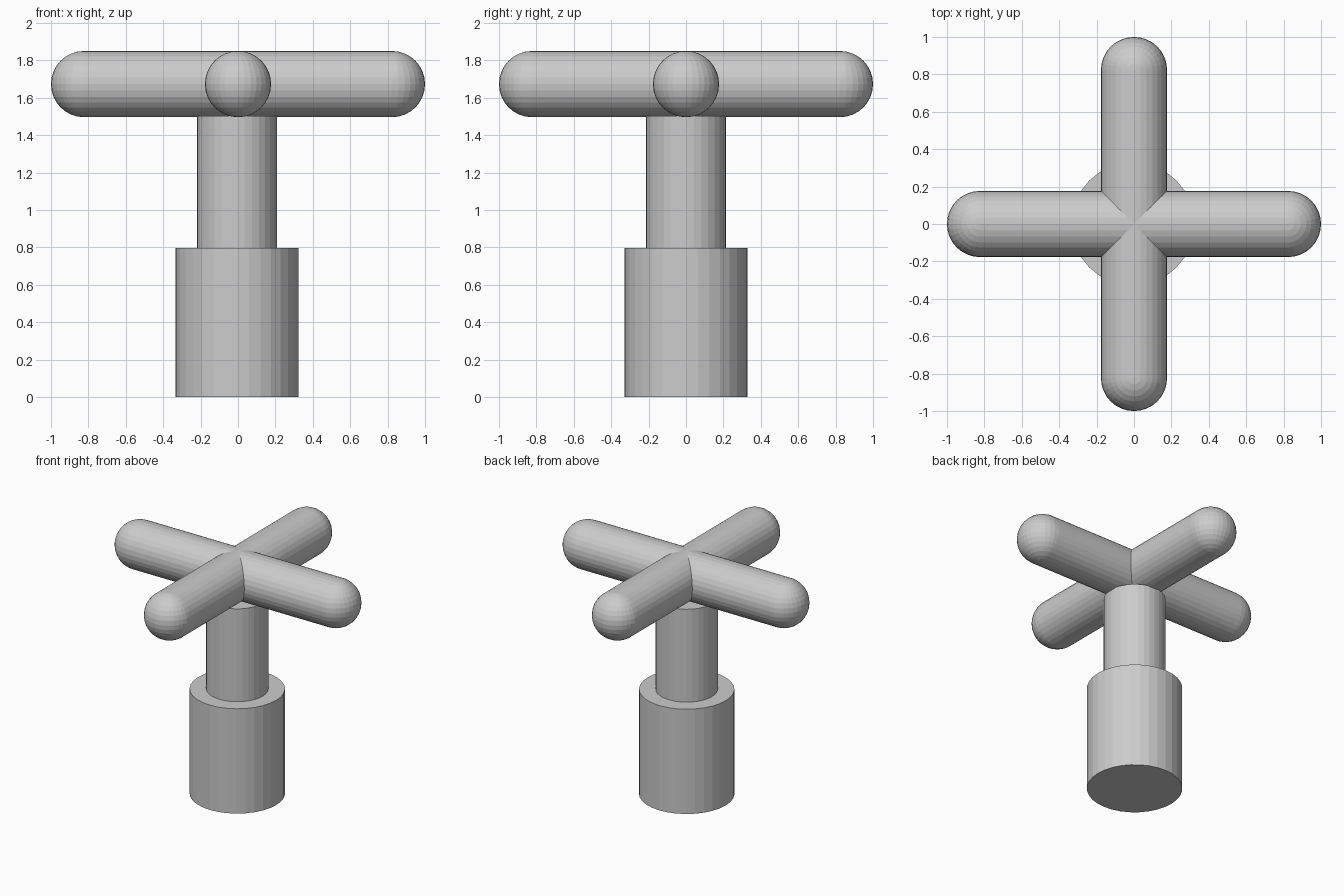
import bpy
from math import radians

if "Cube" in bpy.data.objects:
    bpy.data.objects.remove(bpy.data.objects["Cube"])

R = 0.177          # handle bar radius
Z = 1.673          # handle bar height
END = 1.0 - R      # centre of the rounded bar ends


def cylinder(name, radius, depth, loc, rot=(0, 0, 0)):
    bpy.ops.mesh.primitive_cylinder_add(vertices=32, radius=radius, depth=depth,
                                        location=loc, rotation=rot)
    bpy.context.object.name = name


def ball(name, loc):
    bpy.ops.mesh.primitive_uv_sphere_add(segments=32, ring_count=16, radius=R,
                                         location=loc)
    bpy.context.object.name = name


# Base collar and stem
cylinder("base_collar", 0.329, 0.797, (-0.006, 0, 0.3985))
cylinder("stem", 0.214, 0.708, (-0.006, 0, 1.149))

# Crossed handle bars
cylinder("handle_bar_x", R, 2 * END, (0, 0, Z), (0, radians(90), 0))
cylinder("handle_bar_y", R, 2 * END, (0, 0, Z), (radians(90), 0, 0))

# Rounded bar ends
for side, s in (("positive", 1), ("negative", -1)):
    ball(f"bar_end_x_{side}", (s * END, 0, Z))
    ball(f"bar_end_y_{side}", (0, s * END, Z))
